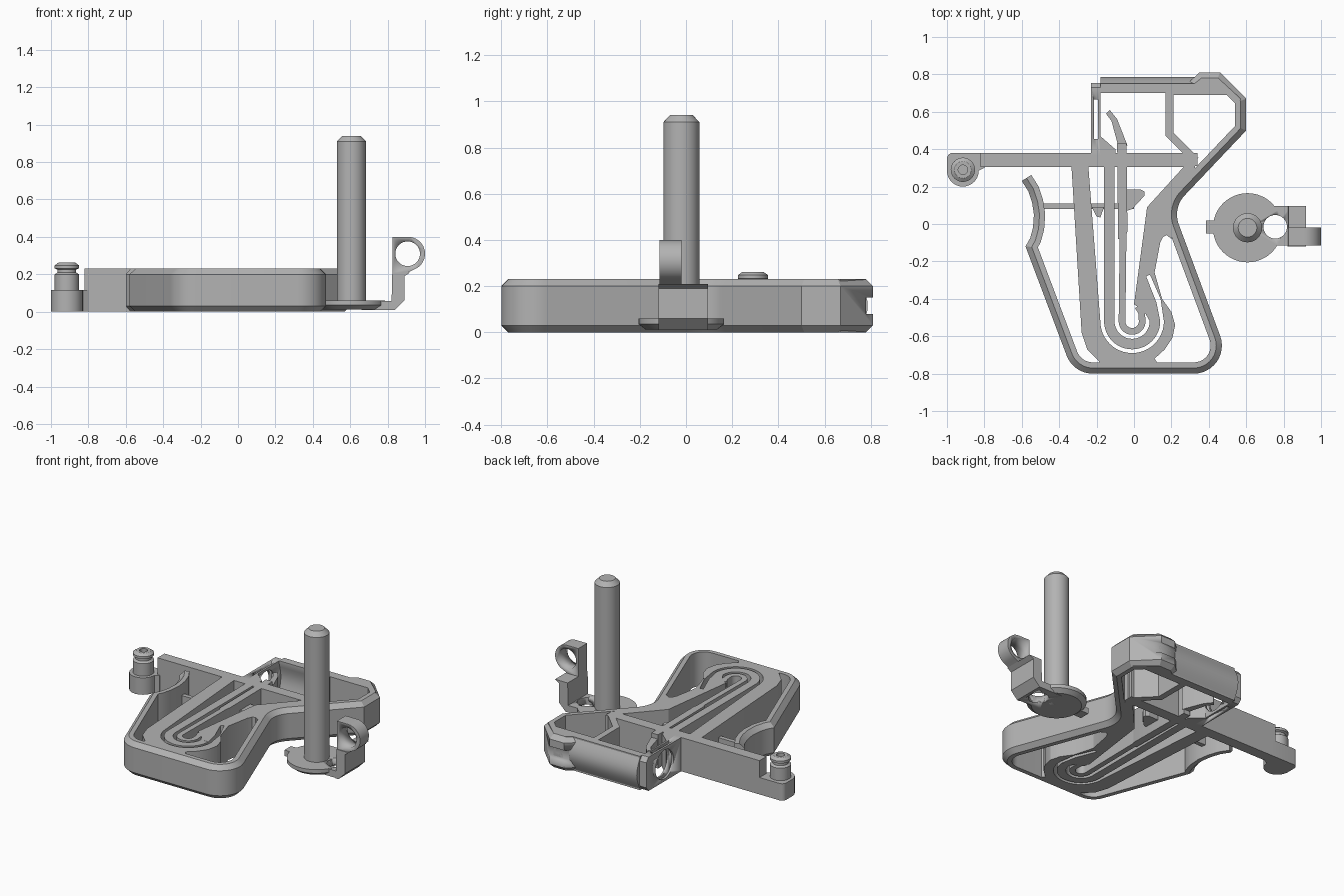
import bpy, bmesh, math
from mathutils import Vector

cube = bpy.data.objects.get("Cube")
if cube:
    bpy.data.objects.remove(cube, do_unlink=True)

H = 0.23          # body height
CH = 0.03         # edge chamfer
GREY = (0.45, 0.45, 0.45, 1)
mat = bpy.data.materials.new("plain grey")
mat.use_nodes = True
mat.diffuse_color = GREY
mat.node_tree.nodes["Principled BSDF"].inputs["Base Color"].default_value = GREY


def finish(name, bm):
    bmesh.ops.recalc_face_normals(bm, faces=bm.faces)
    me = bpy.data.meshes.new(name)
    bm.to_mesh(me)
    bm.free()
    me.materials.append(mat)
    ob = bpy.data.objects.new(name, me)
    bpy.context.collection.objects.link(ob)
    bpy.ops.object.select_all(action='DESELECT')
    ob.select_set(True)
    bpy.context.view_layer.objects.active = ob
    bpy.ops.object.shade_smooth_by_angle(angle=math.radians(25))
    return ob


def prism(name, poly, lo, hi, axis='z'):
    """Extrude a 2D outline along an axis."""
    place = {'z': lambda a, b, t: (a, b, t), 'y': lambda a, b, t: (a, t, b),
             'x': lambda a, b, t: (t, a, b)}[axis]
    bm = bmesh.new()
    rings = [[bm.verts.new(place(a, b, t)) for a, b in poly] for t in (lo, hi)]
    for r in rings:
        bm.faces.new(r)
    for i in range(len(poly)):
        j = (i + 1) % len(poly)
        bm.faces.new((rings[0][i], rings[0][j], rings[1][j], rings[1][i]))
    return finish(name, bm)


def box(name, x, y, z):
    return prism(name, [(x[0], y[0]), (x[1], y[0]), (x[1], y[1]), (x[0], y[1])], *z)


def arc(cx, cy, r, a0, a1, n=12):
    return [(cx + r * math.cos(math.radians(a0 + (a1 - a0) * i / n)),
             cy + r * math.sin(math.radians(a0 + (a1 - a0) * i / n))) for i in range(n + 1)]


def sweep(name, path, prof):
    """Sweep an (inward offset, z) section along a plan path with mitred corners."""
    pts = [Vector(p) for p in path]
    bm = bmesh.new()
    rings = []
    for i, p in enumerate(pts):
        d0 = (p - pts[i - 1]).normalized() if i else None
        d1 = (pts[i + 1] - p).normalized() if i < len(pts) - 1 else None
        d0, d1 = d0 or d1, d1 or d0
        n0, n1 = Vector((-d0.y, d0.x)), Vector((-d1.y, d1.x))
        n = (n0 + n1) / (1 + n0.dot(n1))
        rings.append([bm.verts.new((*(p + n * o), z)) for o, z in prof])
    for a, b in zip(rings, rings[1:]):
        for k in range(len(prof)):
            m = (k + 1) % len(prof)
            bm.faces.new((a[k], a[m], b[m], b[k]))
    bm.faces.new(rings[0])
    bm.faces.new(rings[-1])
    return finish(name, bm)


def ribbon(name, path, w, z0=0.0, z1=H):
    return sweep(name, path, [(-w / 2, z0), (w / 2, z0), (w / 2, z1), (-w / 2, z1)])


def lathe(name, cx, cy, prof, n=32):
    """Closed (radius, z) section turned about a vertical axis."""
    bm = bmesh.new()
    rings = [[bm.verts.new((cx + r * math.cos(k * math.tau / n), cy + r * math.sin(k * math.tau / n), z))
              for r, z in prof] for k in range(n)]
    for k in range(n):
        a, b = rings[k], rings[(k + 1) % n]
        for i in range(len(prof)):
            j = (i + 1) % len(prof)
            bm.faces.new((a[i], a[j], b[j], b[i]))
    bmesh.ops.remove_doubles(bm, verts=bm.verts, dist=1e-5)
    return finish(name, bm)


def cut(ob, cutter):
    m = ob.modifiers.new("cut", 'BOOLEAN')
    m.operation, m.object, m.solver = 'DIFFERENCE', cutter, 'EXACT'
    bpy.context.view_layer.objects.active = ob
    bpy.ops.object.modifier_apply(modifier=m.name)
    bpy.data.objects.remove(cutter, do_unlink=True)


# Chamfered outer frame: thumb hook, grip, rear chamber
wall = [(0, CH), (0, H - CH), (CH, H), (0.06, H), (0.06, 0), (CH, 0)]
outline = [(-0.60, 0.23), (-0.565, 0.175), (-0.545, 0.115), (-0.535, 0.05), (-0.54, -0.02),
           (-0.555, -0.075), (-0.58, -0.12)]
outline += arc(-0.22, -0.65, 0.15, 200, 270) + arc(0.32, -0.65, 0.15, 270, 380)
outline += arc(0.38, 0.05, 0.15, 200, 135)
outline += [(0.60, 0.50), (0.60, 0.67), (0.46, 0.81), (0.35, 0.81), (0.29, 0.755)]
sweep("frame", outline, wall)

# Rear block with a grooved back edge
block = prism("rear_block", [(0.20, 0.69), (0.51, 0.69), (0.56, 0.64), (0.57, 0.67), (0.45, 0.78),
                             (0.36, 0.78), (0.31, 0.74), (0.20, 0.74)], 0, H)
for ob in (block, bpy.data.objects["frame"]):
    cut(ob, box("groove_cutter", (0.30, 0.50), (0.78, 0.9), (0.08, 0.15)))

# Chamber inner wall and curved barrel shell
ribbon("chamber_wall", [(0.19, 0.72), (0.19, 0.48), (0.33, 0.34)], 0.042)
shell = [(0.70, 0), (0.752, 0)] + [(0.752 + 0.035 * math.sin(math.pi * i / 10), 0.01 + 0.021 * i)
                                   for i in range(11)] + [(0.752, H), (0.70, H)]
shell += [(0.70 + 0.018 * math.sin(math.pi * i / 8), 0.21 - 0.19 * i / 8) for i in range(9)]
prism("barrel_shell", shell, -0.18, 0.33, 'x')

# Muzzle plate with round bore and sight slot
plate = prism("muzzle_plate", [(0.37, 0), (0.73, 0), (0.755, 0.03), (0.755, 0.20), (0.73, H), (0.37, H)],
              -0.23, -0.18, 'x')
cut(plate, prism("bore_cutter", arc(0.56, 0.115, 0.098, 0, 348.75, 31), -0.3, -0.1, 'x'))
cut(plate, box("slot_cutter", (-0.215, -0.192), (0.455, 0.665), (-0.1, 0.4)))

# Long cross bar
box("cross_bar", (-0.82, 0.34), (0.31, 0.38), (0, H))
box("cross_bar_lower_edge", (-0.82, 0.30), (0.305, 0.312), (0, H))

# End pad and turned peg
pad = arc(-0.915, 0.285, 0.085, 180, 360, 16) + [(-0.80, 0.30), (-0.80, 0.38)] \
    + arc(-0.97, 0.35, 0.03, 90, 180, 5)
prism("peg_pad", pad, 0, 0.115)
lathe("peg", -0.915, 0.29, [(0.025, 0.10), (0.065, 0.10), (0.065, 0.20), (0.05, 0.21), (0.05, 0.225),
                            (0.065, 0.232), (0.065, 0.248), (0.045, 0.262), (0.025, 0.262)])

# Main arm with the U-shaped cradle
C = (-0.01, -0.52)
cradle = [(-0.335, 0.32), (-0.245, 0.32)] + arc(*C, 0.17, 180, 360, 24)
cradle += [(0.142, -0.40), (0.085, -0.27), (0.11, -0.26), (0.15, -0.40), (0.20, -0.47), (0.22, -0.54),
           (0.205, -0.61), (0.165, -0.67), (0.11, -0.72), (0.13, -0.75), (-0.18, -0.75), (-0.19, -0.73),
           (-0.25, -0.67), (-0.28, -0.58)]
prism("main_arm", cradle, 0, H)

# Tapered brace between frame and cradle
prism("brace", [(0.32, 0.33), (0.27, 0.31), (0.07, 0.09), (0.0, -0.43), (0.05, -0.46), (0.085, -0.52),
                (0.14, -0.52), (0.12, -0.42), (0.065, -0.28), (0.11, -0.26), (0.14, -0.10), (0.155, -0.07),
                (0.175, -0.06), (0.20, -0.08), (0.20, 0.10), (0.23, 0.17), (0.33, 0.29)], 0, H)

# Spring strips ending in nested hooks
ribbon("outer_spring", [(-0.132, 0.36)] + arc(*C, 0.122, 180, 360, 24), 0.056)
ribbon("inner_spring", [(-0.058, -0.03)] + arc(*C, 0.054, 180, 360, 20) + [(0.04, -0.47), (0.02, -0.44)], 0.036)
prism("striker_stem", [(-0.09, 0.43), (-0.04, 0.43), (-0.035, -0.04), (-0.05, -0.08), (-0.085, -0.08)], 0, H)
prism("striker_head", [(-0.15, 0.59), (-0.13, 0.61), (-0.09, 0.56), (-0.035, 0.42), (-0.085, 0.42),
                       (-0.12, 0.55)], 0.03, 0.20)
prism("catch", [(-0.18, 0.47), (-0.10, 0.40), (-0.10, 0.36), (-0.18, 0.36)], 0, H)

# Trigger rod with its end tab
box("trigger_rod", (-0.49, 0.0), (0.08, 0.11), (0.08, 0.15))
prism("trigger_tab", [(-0.04, 0.07), (-0.01, 0.08), (0.055, 0.15), (0.055, 0.175), (0.035, 0.185),
                      (-0.04, 0.185)], 0.06, 0.17)
prism("trigger_stop", [(-0.225, 0.09), (-0.16, 0.09), (-0.18, 0.035), (-0.20, 0.04)], 0.06, 0.17)

# Loose part: base disc with hole, rod, foot and side ring
R = (0.607, -0.02)
disc = lathe("base_disc", *R, [(0, 0.012), (0.155, 0.012), (0.185, 0.035), (0.185, 0.06), (0, 0.06)], 48)
foot = box("base_foot", (0.66, 0.84), (-0.115, 0.095), (0.01, 0.058))
for ob in (disc, foot):
    cut(ob, prism("hole_cutter", arc(0.755, -0.015, 0.063, 0, 348.75, 31), -0.1, 0.2))
box("base_tab", (0.385, 0.46), (-0.05, 0.02), (0.02, 0.06))
lathe("rod", *R, [(0, 0.05), (0.078, 0.05), (0.078, 0.91), (0.05, 0.94), (0, 0.94)])
prism("upright", [(0.82, 0.01), (0.84, 0.01), (0.89, 0.06), (0.89, 0.19), (0.92, 0.21), (0.825, 0.21)],
      -0.12, 0.095, 'y')
ring = prism("side_ring", [(0.825, 0.20), (0.89, 0.20)] + arc(0.91, 0.31, 0.09, -70, 90, 18) + [(0.825, 0.40)],
             -0.115, -0.02, 'y')
cut(ring, prism("ring_cutter", arc(0.907, 0.31, 0.066, 0, 348.75, 31), -0.3, 0.2, 'y'))
